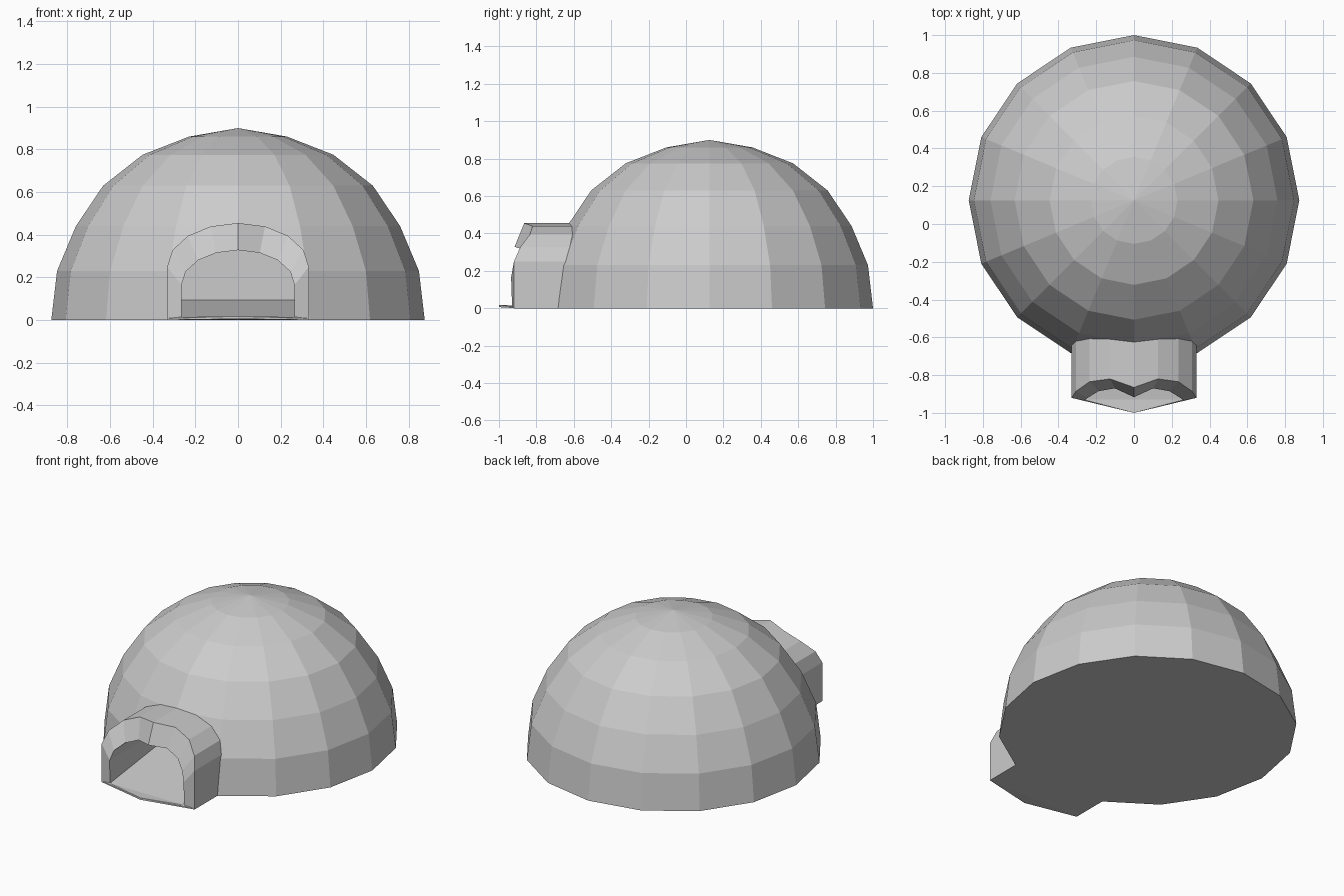
import bpy, bmesh
from math import sin, cos, pi

if "Cube" in bpy.data.objects:
    bpy.data.objects.remove(bpy.data.objects["Cube"])

CY = 0.125        # dome centre in y
N = 8             # arch segments
SKIN_END = -0.655  # where the porch skin meets the dome


def finish(bm, name):
    bmesh.ops.recalc_face_normals(bm, faces=bm.faces)
    me = bpy.data.meshes.new(name)
    bm.to_mesh(me)
    bm.free()
    ob = bpy.data.objects.new(name, me)
    bpy.context.collection.objects.link(ob)
    return ob


def bridge(bm, a, b, closed=False):
    n = len(a)
    for i in range(n if closed else n - 1):
        j = (i + 1) % n
        bm.faces.new((a[i], a[j], b[j], b[i]))


def arch(r, spring, rise, foot):
    """(x, z) points of an arch, right foot to left foot."""
    pts = [(r, foot)]
    pts += [(r * cos(pi * i / N), spring + rise * sin(pi * i / N)) for i in range(N + 1)]
    return pts + [(-r, foot)]


def ramp_z(y):
    return 0.015 + (y + 0.93) * 0.08 / 0.63


# Dome: stacked 16-sided rings with a flat base
bm = bmesh.new()
prev = None
for r, z in [(0.875, 0), (0.848, 0.23), (0.76, 0.44), (0.632, 0.63), (0.447, 0.775), (0.23, 0.86)]:
    ring = [bm.verts.new((r * cos(pi * i / 8), CY + r * sin(pi * i / 8), z)) for i in range(16)]
    if prev:
        bridge(bm, prev, ring, True)
    else:
        bm.faces.new(ring)
    prev = ring
tip = bm.verts.new((0, CY, 0.9))
for i in range(16):
    bm.faces.new((prev[i], prev[(i + 1) % 16], tip))
dome = finish(bm, "dome")

# Passage cut into the dome: arched tunnel with a gently rising floor
bm = bmesh.new()
rings = [[bm.verts.new((x, y, z)) for x, z in arch(0.265, 0.165, 0.163, ramp_z(y))]
         for y in (-1.1, -0.3)]
bridge(bm, rings[0], rings[1], True)
for ring in rings:
    bm.faces.new(ring)
cutter = finish(bm, "passage_cutter")
cutter.hide_render = True
mod = dome.modifiers.new("passage", 'BOOLEAN')
mod.operation = 'DIFFERENCE'
mod.solver = 'EXACT'
mod.object = cutter
bpy.context.view_layer.objects.active = dome
bpy.ops.object.modifier_apply(modifier=mod.name)
bpy.data.objects.remove(cutter)

# Entrance porch: outer skin, wavy front lip and inner skin
half_out = [-0.92, -0.92, -0.885, -0.835, -0.82, -0.865]
half_in = [-0.93, -0.935, -0.92, -0.885, -0.87, -0.917]
y_out = half_out + half_out[-2::-1]
y_in = half_in + half_in[-2::-1]
outer = arch(0.332, 0.25, 0.205, 0.0)
inner = arch(0.265, 0.165, 0.163, 0.015)
inner_back = arch(0.265, 0.165, 0.163, ramp_z(SKIN_END))
bm = bmesh.new()
of = [bm.verts.new((x, y, z)) for (x, z), y in zip(outer, y_out)]
inf = [bm.verts.new((x, y, z)) for (x, z), y in zip(inner, y_in)]
ob_ = [bm.verts.new((x, -0.59, z)) for x, z in outer]
inb = [bm.verts.new((x, SKIN_END, z)) for x, z in inner_back]
bridge(bm, ob_, of)
bridge(bm, of, inf)
bridge(bm, inf, inb)
finish(bm, "entrance_porch")

# Threshold: pointed floor slab running into the passage
bm = bmesh.new()
tops = [(0.332, -0.92, 0.008), (0.265, -0.93, 0.015), (0.265, SKIN_END, ramp_z(SKIN_END)),
        (-0.265, SKIN_END, ramp_z(SKIN_END)), (-0.265, -0.93, 0.015), (-0.332, -0.92, 0.008),
        (0, -1, 0.018)]
t = [bm.verts.new(p) for p in tops]
b = [bm.verts.new(p) for p in [(0.332, -0.66, 0), (0.332, -0.92, 0.001), (0, -1, 0.006),
                               (-0.332, -0.92, 0.001), (-0.332, -0.66, 0)]]
bm.faces.new((t[1], t[2], t[3], t[4]))
bm.faces.new((t[1], t[4], t[6]))
bm.faces.new((t[0], t[1], t[6]))
bm.faces.new((t[4], t[5], t[6]))
bm.faces.new((b[1], b[2], t[6], t[0]))
bm.faces.new((b[2], b[3], t[5], t[6]))
bm.faces.new((b[0], b[4], b[3], b[1]))
bm.faces.new((b[1], b[3], b[2]))
finish(bm, "threshold")
